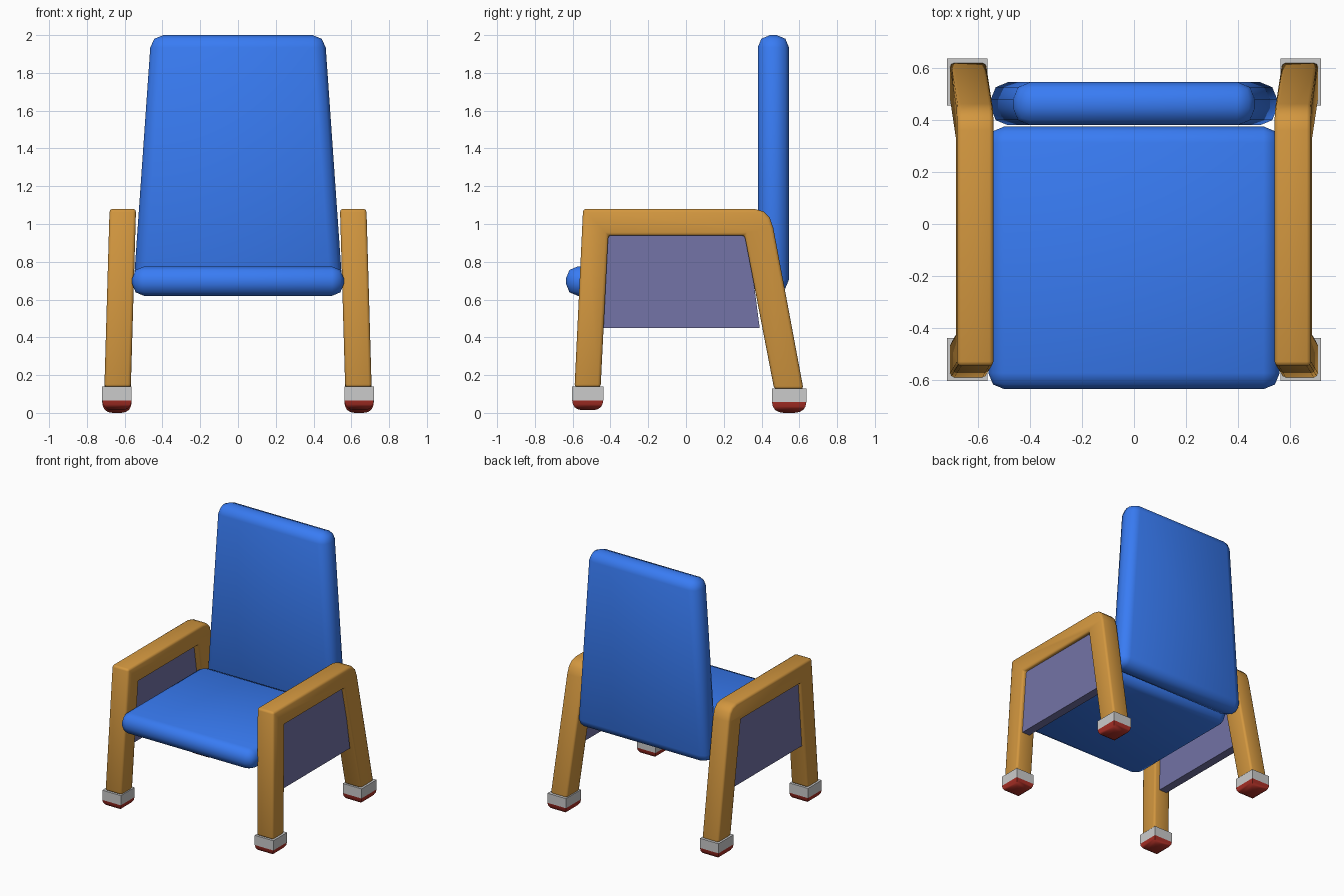
import bpy, bmesh, math
from mathutils import Vector

if "Cube" in bpy.data.objects:
    bpy.data.objects.remove(bpy.data.objects["Cube"])


def material(name, rgb):
    m = bpy.data.materials.new(name)
    m.diffuse_color = (*rgb, 1)
    m.use_nodes = True
    m.node_tree.nodes["Principled BSDF"].inputs["Base Color"].default_value = m.diffuse_color
    return m


BLUE = material("blue fabric", (0.04, 0.2, 0.9))
WOOD = material("wood", (0.65, 0.31, 0.05))
PURPLE = material("side fabric", (0.17, 0.17, 0.38))
RED = material("red pad", (0.42, 0.03, 0.02))


def finish(bm, name, mat=None, bevel=0, segments=2, mirror=True, smooth=True):
    """Bevel the sharp edges, make the object, mirror it across x if wanted."""
    bmesh.ops.recalc_face_normals(bm, faces=bm.faces)
    if bevel:
        edges = [e for e in bm.edges if e.calc_face_angle(0) > 0.6]
        bmesh.ops.bevel(bm, geom=edges, offset=bevel, segments=segments,
                        profile=0.5, affect='EDGES', clamp_overlap=True)
    mesh = bpy.data.meshes.new(name)
    bm.to_mesh(mesh)
    bm.free()
    ob = bpy.data.objects.new(name, mesh)
    bpy.context.collection.objects.link(ob)
    if mat:
        mesh.materials.append(mat)
    if smooth:
        bpy.ops.object.select_all(action='DESELECT')
        ob.select_set(True)
        bpy.context.view_layer.objects.active = ob
        bpy.ops.object.shade_smooth_by_angle(angle=math.radians(50))
    if mirror:
        ob.modifiers.new("mirror", 'MIRROR')
    return ob


def prism(points, offset):
    """Extrude a closed outline of 3D points."""
    bm = bmesh.new()
    face = bm.faces.new([bm.verts.new(p) for p in points])
    new = bmesh.ops.extrude_face_region(bm, geom=[face])["geom"]
    bmesh.ops.translate(bm, vec=Vector(offset),
                        verts=[v for v in new if isinstance(v, bmesh.types.BMVert)])
    return bm


def side_profile(outline, x0, x1):
    """Side-view outline with thickness in x, splayed outward toward the floor."""
    bm = prism([(x0, y, z) for y, z in outline], (x1 - x0, 0, 0))
    for v in bm.verts:
        v.co.x += (1.08 - v.co.z) * 0.029
    return bm


# Cushions
seat = [(-0.56, -0.635, 0.62), (0.56, -0.635, 0.62),
        (0.56, 0.375, 0.62), (-0.56, 0.375, 0.62)]
finish(prism(seat, (0, 0, 0.155)), "seat", BLUE, 0.062, mirror=False)
back = [(-0.555, 0.38, 0.64), (0.555, 0.38, 0.64),
        (0.46, 0.38, 2.0), (-0.46, 0.38, 2.0)]
finish(prism(back, (0, 0.165, 0)), "backrest", BLUE, 0.065, mirror=False)

# Arm and leg frames
frame = [(-0.59, 0.135), (-0.545, 1.08), (0.36, 1.08), (0.41, 1.067),
         (0.443, 1.035), (0.462, 0.98), (0.622, 0.125), (0.467, 0.125),
         (0.31, 0.94), (-0.412, 0.94), (-0.452, 0.135)]
finish(side_profile(frame, 0.54, 0.68), "arm_frames", WOOD, 0.016)

# Side panels under the armrests
panel = [(-0.44, 0.45), (0.39, 0.45), (0.325, 0.95), (-0.42, 0.95)]
finish(side_profile(panel, 0.585, 0.65), "side_panels", PURPLE, smooth=False)

# Feet: grey square cap with a rounded red pad below
for label, y0, y1, top, split, low in (("front", -0.603, -0.438, 0.14, 0.066, 0.014),
                                       ("rear", 0.455, 0.637, 0.13, 0.057, 0.0)):
    x0, x1 = 0.563, 0.719
    square = [(x0, y0, split), (x1, y0, split), (x1, y1, split), (x0, y1, split)]
    finish(prism(square, (0, 0, top - split)), label + "_foot_caps", smooth=False)

    bm = bmesh.new()
    cx, cy, hx, hy = (x0 + x1) / 2, (y0 + y1) / 2, (x1 - x0) / 2, (y1 - y0) / 2
    rings = []
    for s, t in ((1, 0), (0.95, 0.4), (0.82, 0.72), (0.6, 0.92), (0.3, 1)):
        z = split + (low - split) * t
        rings.append([bm.verts.new((cx + sx * hx * s, cy + sy * hy * s, z))
                      for sx, sy in ((-1, -1), (1, -1), (1, 1), (-1, 1))])
    for a, b in zip(rings, rings[1:]):
        for i in range(4):
            j = (i + 1) % 4
            bm.faces.new((a[i], a[j], b[j], b[i]))
    bm.faces.new(rings[0])
    bm.faces.new(rings[-1])
    finish(bm, label + "_foot_pads", RED)
